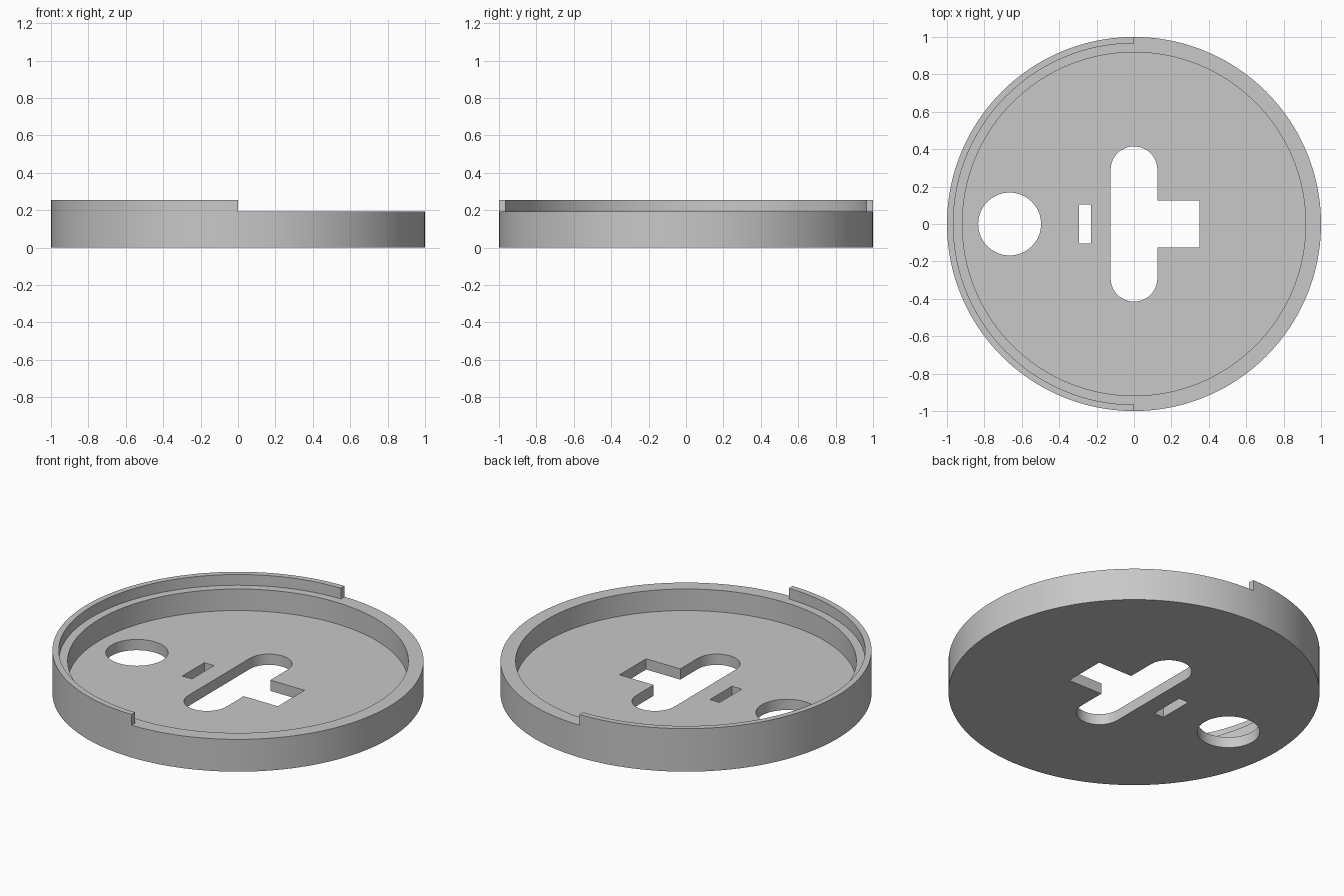
import bpy, bmesh
from math import sin, cos, pi, radians

cube = bpy.data.objects.get("Cube")
if cube:
    bpy.data.objects.remove(cube, do_unlink=True)

HEIGHT, LEDGE, FLOOR = 0.256, 0.192, 0.064
LIP_R, INNER_R = 0.966, 0.918

grey = bpy.data.materials.new("light grey plastic")
grey.use_nodes = True
color = (0.58, 0.58, 0.58, 1)
grey.diffuse_color = color
grey.node_tree.nodes["Principled BSDF"].inputs["Base Color"].default_value = color


def arc(cx, cy, r, start=0, sweep=2 * pi, n=160):
    count = n if sweep >= 2 * pi else n + 1
    return [(cx + r * cos(start + sweep * i / n), cy + r * sin(start + sweep * i / n))
            for i in range(count)]


def rect(x0, x1, y):
    return [(x0, -y), (x1, -y), (x1, y), (x0, y)]


def prism(name, outline, z0, z1):
    """Extrude a counter-clockwise outline from z0 to z1."""
    bm = bmesh.new()
    face = bm.faces.new([bm.verts.new((x, y, z0)) for x, y in outline])
    top = bmesh.ops.extrude_face_region(bm, geom=[face])["geom"]
    verts = [v for v in top if isinstance(v, bmesh.types.BMVert)]
    bmesh.ops.translate(bm, verts=verts, vec=(0, 0, z1 - z0))
    bmesh.ops.recalc_face_normals(bm, faces=bm.faces)
    mesh = bpy.data.meshes.new(name)
    bm.to_mesh(mesh)
    bm.free()
    mesh.materials.append(grey)
    obj = bpy.data.objects.new(name, mesh)
    bpy.context.collection.objects.link(obj)
    return obj


def cut(target, cutter):
    bpy.context.view_layer.objects.active = target
    mod = target.modifiers.new("cut", "BOOLEAN")
    mod.operation = "DIFFERENCE"
    mod.solver = "EXACT"
    mod.object = cutter
    bpy.ops.object.modifier_apply(modifier=mod.name)
    bpy.data.objects.remove(cutter, do_unlink=True)


# Round cover
cover = prism("round_cover", arc(0, 0, 1), 0, HEIGHT)

# Recess, ledge inside the lip, and lowered left half of the rim
cut(cover, prism("recess_cutter", arc(0, 0, INNER_R), FLOOR, 1))
cut(cover, prism("ledge_cutter", arc(0, 0, LIP_R), LEDGE, 1))
cut(cover, prism("half_rim_cutter", rect(0, 1.2, 1.2), LEDGE, 1))

# Floor openings: rounded slot with side arm, small slit, round hole
slot_r, slot_y, arm = 0.125, 0.29, 0.35
slot = (arc(0, slot_y, slot_r, 0, pi, 24) + arc(0, -slot_y, slot_r, pi, pi, 24)
        + [(slot_r, -slot_r), (arm, -slot_r), (arm, slot_r), (slot_r, slot_r)])
cut(cover, prism("slot_cutter", slot, -1, 1))
cut(cover, prism("slit_cutter", rect(-0.294, -0.23, 0.104), -1, 1))
cut(cover, prism("hole_cutter", arc(-0.665, 0, 0.168, n=64), -1, 1))

# Smooth round walls, sharp edges
bpy.ops.object.select_all(action="DESELECT")
cover.select_set(True)
bpy.context.view_layer.objects.active = cover
bpy.ops.object.shade_smooth_by_angle(angle=radians(30))
